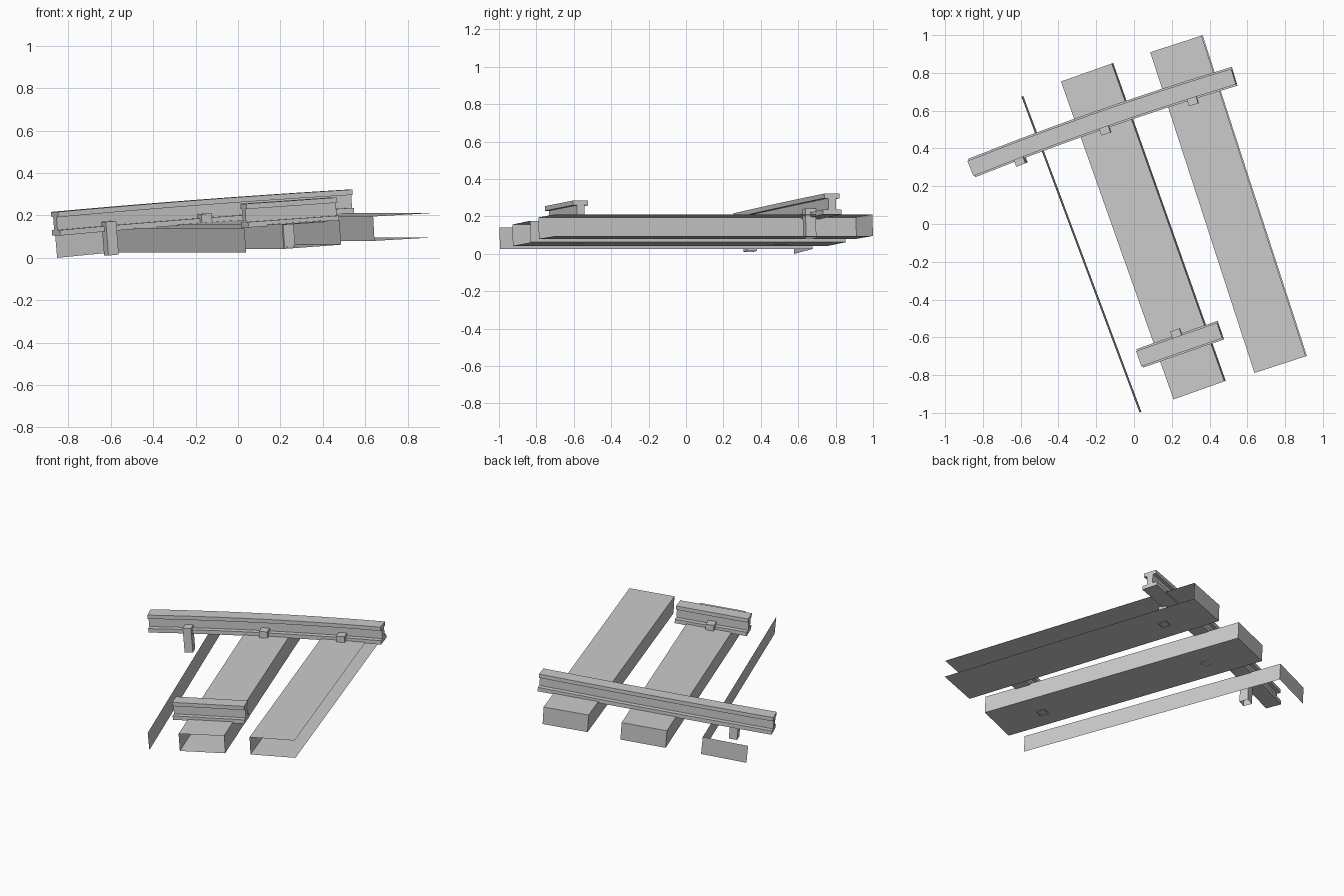
import bpy, bmesh
from math import sin, cos, radians
from mathutils import Vector, Matrix

if "Cube" in bpy.data.objects:
    bpy.data.objects.remove(bpy.data.objects["Cube"])

LEN, WID, HGT = 1.785, 0.286, 0.115


def finish(name, bm):
    mesh = bpy.data.meshes.new(name)
    bm.to_mesh(mesh)
    bm.free()
    obj = bpy.data.objects.new(name, mesh)
    bpy.context.collection.objects.link(obj)
    return obj


def frame(angle, slope, origin):
    """u runs along the track, v along the sleeper, n is up."""
    u = Vector((cos(angle), sin(angle), slope)).normalized()
    v = Vector((-sin(angle), cos(angle), 0))
    n = u.cross(v)
    return Matrix.Translation(origin) @ Matrix((u, v, n)).transposed().to_4x4()


def open_box(name, lo, hi, matrix, missing):
    """Box in a local frame, leaving out the listed sides such as '-y'."""
    bm = bmesh.new()
    bmesh.ops.create_cube(bm, size=1)
    bm.normal_update()
    drop = []
    for side in missing:
        axis = 'xyz'.index(side[1])
        sign = 1 if side[0] == '+' else -1
        drop += [f for f in bm.faces if f.normal[axis] * sign > 0.9]
    bmesh.ops.delete(bm, geom=drop, context='FACES')
    lo, hi = Vector(lo), Vector(hi)
    for vert in bm.verts:
        vert.co = matrix @ Vector([lo[i] + (vert.co[i] + 0.5) * (hi[i] - lo[i]) for i in range(3)])
    return finish(name, bm)


# Sleepers: back left bottom corner, heading, slope, open sides
sleepers = [
    ("left_sleeper", (-0.853, 0.578, 0.0), 20.5, 0.091, ['-y', '-x', '+z', '-z']),
    ("middle_sleeper", (-0.379, 0.757, 0.042), 19.5, 0.070, ['-y']),
    ("right_sleeper", (0.092, 0.911, 0.080), 18.0, 0.055, ['-y', '+x']),
]
for name, corner, deg, slope, missing in sleepers:
    open_box(name, (0, -LEN, 0), (WID, 0, HGT),
             frame(radians(deg), slope, Vector(corner)), missing)

# Rail cross-section, half of it, from foot to head
half = [(0.052, 0), (0.052, 0.026), (0.021, 0.026),
        (0.021, 0.087), (0.043, 0.087), (0.043, 0.112)]
profile = half + [(-a, b) for a, b in reversed(half)]


class Rail:
    """Gently bent rail: end points of the foot centre line, plus bow."""

    def __init__(self, start, end, bow, lift, turn, ease):
        self.a, self.b = Vector(start), Vector(end)
        self.bow, self.lift, self.turn, self.ease = bow, lift, turn, ease

    def at(self, t):
        d = self.b - self.a
        side = Vector((-d.y, d.x, 0)).normalized()
        k = 4 * t * (1 - t)
        p = self.a + d * t + side * self.bow * k + Vector((0, 0, self.lift * k))
        flat = Vector((d.x, d.y)).length
        angle = Vector((1, 0)).angle_signed(Vector((d.x, d.y))) * -1
        return frame(angle + radians(self.turn) * (0.5 - t),
                     d.z / flat + self.ease * (0.5 - t), p)

    def build(self, name, steps):
        bm = bmesh.new()
        rings = [[bm.verts.new(self.at(i / steps) @ Vector((0, y, z))) for y, z in profile]
                 for i in range(steps + 1)]
        count = len(profile)
        for r, s in zip(rings, rings[1:]):
            for j in range(count):
                k = (j + 1) % count
                bm.faces.new((r[j], r[k], s[k], s[j]))
        bm.faces.new(rings[0])
        bm.faces.new(rings[-1])
        bmesh.ops.recalc_face_normals(bm, faces=bm.faces)
        finish(name, bm)


long_rail = Rail((-0.857, 0.297, 0.105), (0.533, 0.782, 0.210), 0.016, 0.005, 5, 0.03)
short_rail = Rail((0.032, -0.711, 0.143), (0.460, -0.562, 0.173), 0.001, 0, 1, 0)
long_rail.build("long_rail", 10)
short_rail.build("short_rail", 3)

# Rail clips, hollow below and reaching down into the sleepers
clips = [
    ("left_clip", long_rail, 0.17, -1),
    ("middle_clip", long_rail, 0.497, -1),
    ("right_clip", long_rail, 0.83, -1),
    ("short_rail_clip", short_rail, 0.498, 1),
]
for name, rail, t, side in clips:
    y0, y1 = sorted((side * 0.022, side * 0.08))
    open_box(name, (-0.026, y0, -0.113), (0.026, y1, 0.046), rail.at(t), ['-z'])
